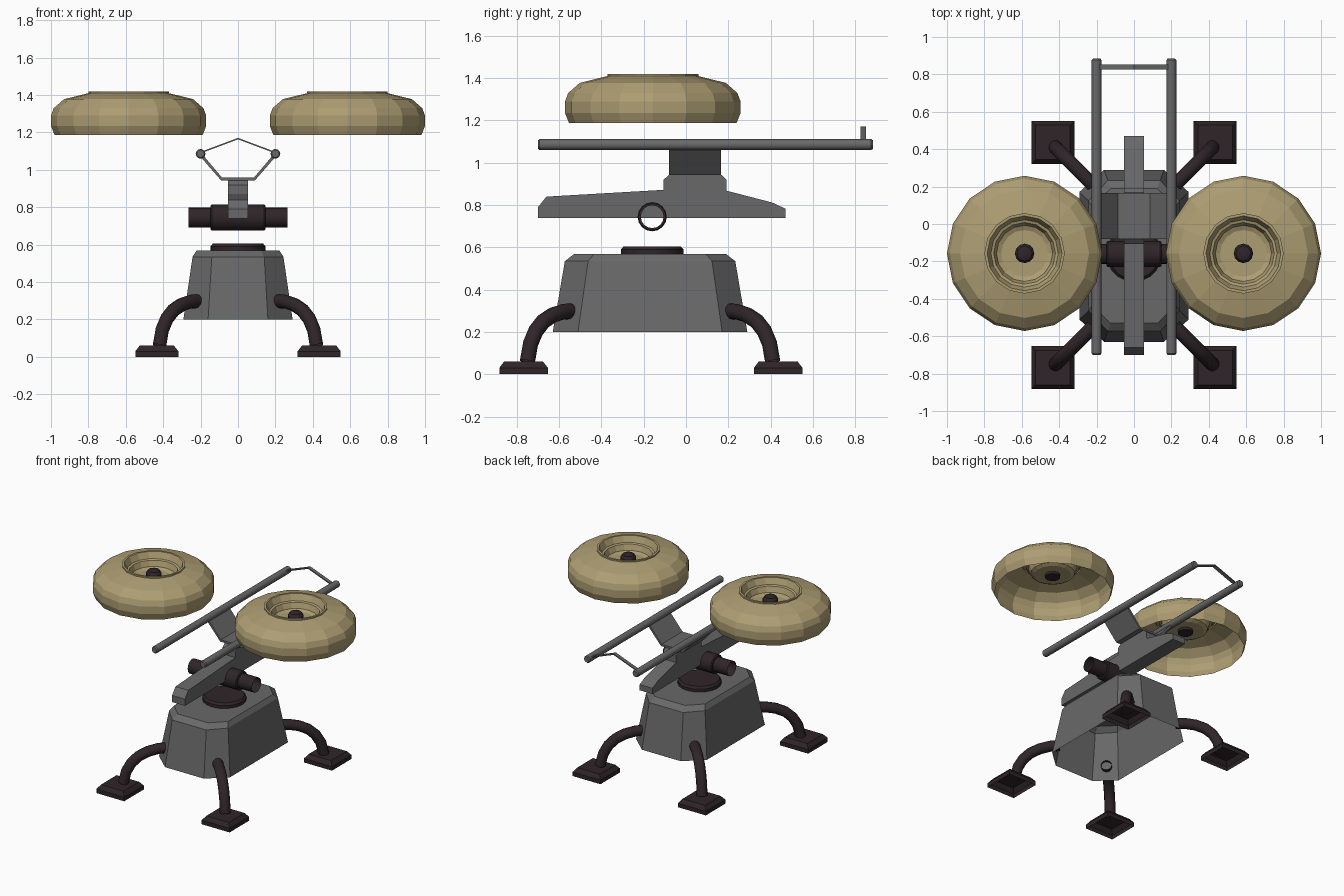
import bpy, bmesh, math
from mathutils import Vector

if "Cube" in bpy.data.objects:
    bpy.data.objects.remove(bpy.data.objects["Cube"])

CY = -0.17  # centre line of the base in y


def material(name, rgb):
    m = bpy.data.materials.new(name)
    m.diffuse_color = (*rgb, 1)
    m.use_nodes = True
    m.node_tree.nodes["Principled BSDF"].inputs["Base Color"].default_value = m.diffuse_color
    return m


TAN = material("tan", (0.42, 0.34, 0.17))
DARK = material("dark", (0.028, 0.018, 0.022))
GREY = material("dark_grey", (0.14, 0.14, 0.14))


def loft(name, rings, start=False, end=False, mat=GREY, smooth=False):
    """Skin a list of closed rings, optionally capping either end."""
    bm = bmesh.new()
    loops = [[bm.verts.new(p) for p in ring] for ring in rings]
    n = len(loops[0])
    for a, b in zip(loops, loops[1:]):
        for i in range(n):
            j = (i + 1) % n
            bm.faces.new((a[i], a[j], b[j], b[i]))
    if start:
        bm.faces.new(loops[0][::-1])
    if end:
        bm.faces.new(loops[-1])
    bmesh.ops.recalc_face_normals(bm, faces=bm.faces)
    me = bpy.data.meshes.new(name)
    bm.to_mesh(me)
    bm.free()
    ob = bpy.data.objects.new(name, me)
    bpy.context.collection.objects.link(ob)
    me.materials.append(mat)
    if smooth:
        bpy.ops.object.select_all(action='DESELECT')
        bpy.context.view_layer.objects.active = ob
        ob.select_set(True)
        bpy.ops.object.shade_smooth_by_angle(angle=math.radians(35))
    return ob


def lathe(name, centre, profile, sides, axis='Z', **kw):
    """Turn (radius, offset) points around an axis through centre."""
    rings = []
    for r, h in profile:
        ring = []
        for k in range(sides):
            t = math.tau * k / sides
            c, s = r * math.cos(t), r * math.sin(t)
            p = {'Z': (c, s, h), 'X': (h, c, s), 'Y': (s, h, c)}[axis]
            ring.append(Vector(centre) + Vector(p))
        rings.append(ring)
    return loft(name, rings, **kw)


def octagon(hx, hy, cx, cy, z):
    q = [(hx, cy), (cx, hy), (-cx, hy), (-hx, cy), (-hx, -cy), (-cx, -hy), (cx, -hy), (hx, -cy)]
    return [(x, y + CY, z) for x, y in q]


# Base housing, open underneath
loft("base_housing", [octagon(.292, .46, .16, .341, .2),
                      octagon(.243, .403, .14, .293, .535),
                      octagon(.222, .36, .125, .265, .568)], end=True)

# Turntable
lathe("turntable", (0, -.16, 0), [(.148, .565), (.148, .59), (.135, .605)], 20,
      end=True, mat=DARK, smooth=True)

# Four curved legs with square feet
PATH = [(.205, .298), (.25, .296), (.30, .28), (.345, .25), (.38, .205), (.405, .145), (.42, .06)]
for sx, side in ((1, "right"), (-1, "left")):
    for sy, face in ((1, "back"), (-1, "front")):
        out = Vector((sx, sy, 0))
        across = Vector((-sy, sx, 0)).normalized()
        rings = []
        for i, (d, z) in enumerate(PATH):
            a, b = PATH[max(i - 1, 0)], PATH[min(i + 1, len(PATH) - 1)]
            tan = (out * (b[0] - a[0]) + Vector((0, 0, b[1] - a[1]))).normalized()
            nor = tan.cross(across)
            c = Vector((sx * d, CY + sy * (d + .16), z))
            rings.append([c + .037 * (across * math.cos(t) + nor * math.sin(t))
                          for t in (math.tau * k / 12 for k in range(12))])
        loft(f"{face}_{side}_leg", rings, mat=DARK, smooth=True)
        foot = [[(sx * .434 + h * u, CY + .004 + sy * .602 + h * v, z)
                 for u, v in ((1, 1), (-1, 1), (-1, -1), (1, -1))]
                for h, z in ((.115, 0), (.115, .03), (.092, .06))]
        loft(f"{face}_{side}_foot", foot, end=True, mat=DARK)

# Horizontal pivot tube with a thicker sleeve, open at both ends
half = [(.054, .265), (.054, .147), (.064, .147), (.069, .14)]
lathe("pivot_tube", (0, -.16, .745), half + [(r, -x) for r, x in half[::-1]], 16,
      axis='X', mat=DARK, smooth=True)

# Main beam, side profile extruded across x
BEAM = [(-.70, .74), (.47, .74), (.47, .783), (.408, .812), (.192, .868), (.192, .92),
        (.168, .943), (-.08, .943), (-.106, .92), (-.106, .872), (-.66, .84), (-.70, .79)]
loft("main_beam", [[(x, y, z) for y, z in BEAM] for x in (-.053, .053)], start=True, end=True)

# Angled bracket carrying the rails
outer = [(.205, 1.075), (.09, .943)]
inner = [(.085, .958), (.188, 1.08)]
right = outer + [(-x, z) for x, z in outer[::-1]]
section = right + [(-x, z) for x, z in inner[::-1]] + inner
loft("rail_bracket", [[(x, y, z) for x, z in section] for y in (-.08, .166)], start=True, end=True)

# Launch rails
for sx, side in ((1, "right"), (-1, "left")):
    lathe(f"{side}_rail", (sx * .2, 0, 1.086),
          [(.02, -.70), (.026, -.692), (.026, .876), (.02, .884)], 12, axis='Y',
          start=True, end=True, smooth=True)

# Bent strip joining the rails at the back
strip = [(-.195, 1.09), (0, 1.163), (.195, 1.09), (.195, 1.098), (0, 1.171), (-.195, 1.098)]
loft("rail_tie", [[(x, y, z) for x, z in strip] for y in (.825, .852)], start=True, end=True)

# Two domed pods with a recessed dish and a hub, open underneath
POD = [(.396, 1.187), (.415, 1.235), (.415, 1.29), (.4, 1.33), (.345, 1.378), (.215, 1.41),
       (.215, 1.42), (.2, 1.42), (.18, 1.375), (.165, 1.37), (.15, 1.33), (.125, 1.318)]
for sx, side in ((1, "right"), (-1, "left")):
    at = (sx * .585, -.157, 0)
    lathe(f"{side}_pod", at, POD, 16, end=True, mat=TAN)
    lathe(f"{side}_hub", at, [(.052, 1.3), (.052, 1.355), (.04, 1.372), (.015, 1.378)], 12,
          start=True, end=True, mat=DARK)
